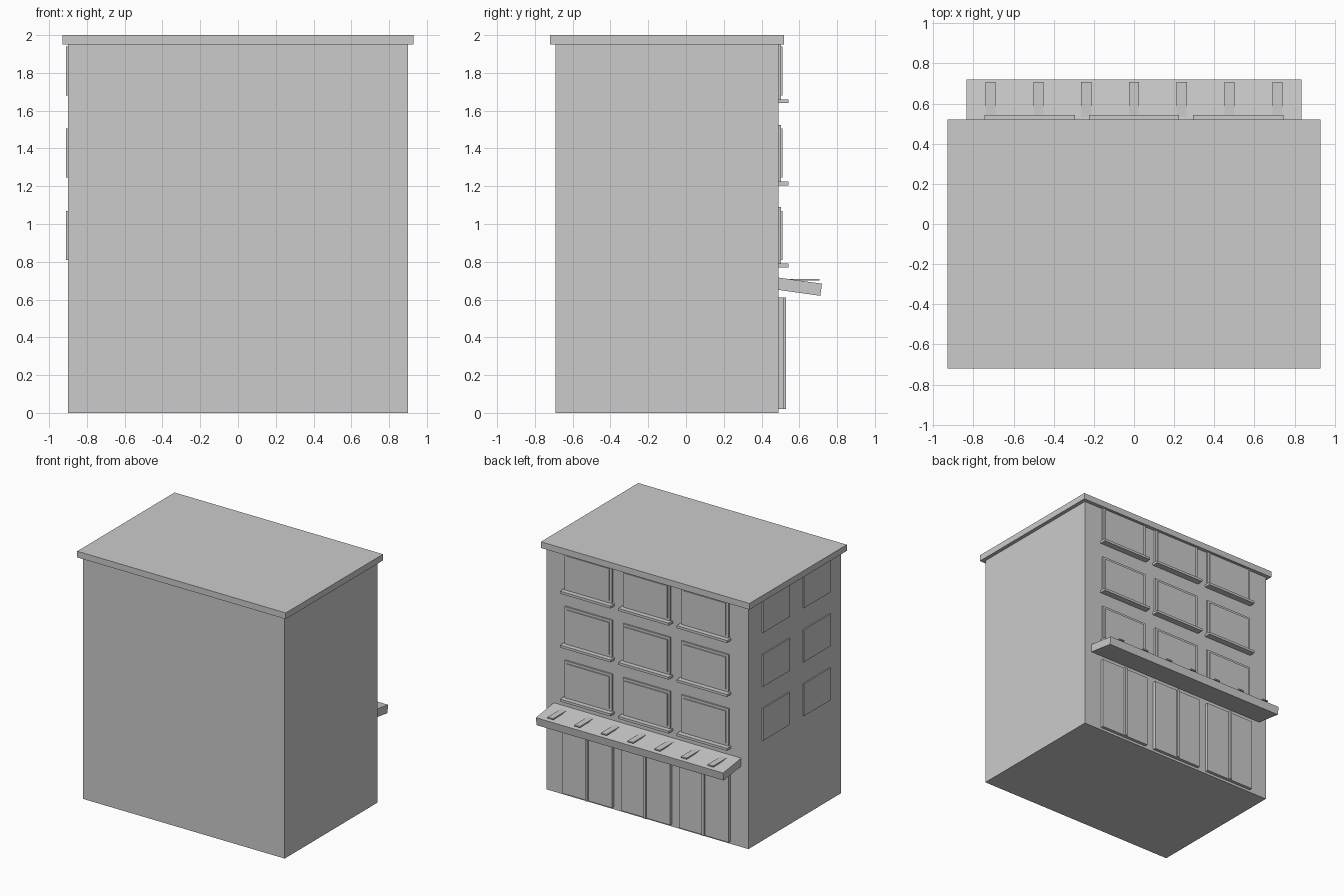
import bpy
from mathutils import Matrix, Vector

if "Cube" in bpy.data.objects:
    bpy.data.objects.remove(bpy.data.objects["Cube"])


def box(name, x0, x1, y0, y1, z0, z1):
    """Axis-aligned box given by its limits."""
    bpy.ops.mesh.primitive_cube_add(size=1)
    ob = bpy.context.object
    ob.name = name
    size = Matrix.Diagonal((x1 - x0, y1 - y0, z1 - z0, 1))
    mid = Matrix.Translation(Vector((x0 + x1, y0 + y1, z0 + z1)) / 2)
    ob.data.transform(mid @ size)
    return ob


WALL = 0.49                      # y of the street-side wall
COLUMNS = (-0.52, 0.0, 0.52)     # bay centres
FLOORS = (0.94, 1.375, 1.81)     # window centre heights

# Main block and overhanging roof slab
box("building_body", -0.9, 0.9, -0.69, WALL, 0, 1.95)
box("roof_slab", -0.93, 0.93, -0.72, 0.52, 1.95, 2.0)

for z in FLOORS:
    # Street-side windows: stepped frame, glass and sill
    for x in COLUMNS:
        box("window_frame", x - 0.21, x + 0.21, WALL - 0.01, 0.503, z - 0.15, z + 0.15)
        box("window_glass", x - 0.19, x + 0.19, WALL - 0.01, 0.511, z - 0.13, z + 0.13)
        box("window_sill", x - 0.225, x + 0.225, WALL - 0.01, 0.542, z - 0.17, z - 0.15)
    # Flat windows on the left side wall
    for y in (0.145, -0.375):
        box("side_window", -0.91, -0.89, y - 0.17, y + 0.17, z - 0.13, z + 0.13)

# Ground-floor shopfront panels with centre mullions
for x in COLUMNS:
    box("shop_panel", x - 0.22, x + 0.22, WALL - 0.01, 0.515, 0.02, 0.61)
    box("shop_mullion", x - 0.01, x + 0.01, WALL - 0.01, 0.53, 0.02, 0.61)

# Sloping awning: side profile extruded along x
profile = [(WALL, 0.716), (0.72, 0.684), (0.711, 0.62), (WALL, 0.651)]
verts = [(x, y, z) for x in (-0.835, 0.835) for y, z in profile]
faces = [(0, 1, 2, 3), (7, 6, 5, 4)]
faces += [(i, i + 4, (i + 1) % 4 + 4, (i + 1) % 4) for i in range(4)]
mesh = bpy.data.meshes.new("awning")
mesh.from_pydata(verts, [], faces)
awning = bpy.data.objects.new("awning", mesh)
bpy.context.collection.objects.link(awning)

# Level slats emerging from the awning top
for i in range(-3, 4):
    x = i * 0.238
    box("awning_slat", x - 0.025, x + 0.025, WALL, 0.708, 0.7, 0.71)
